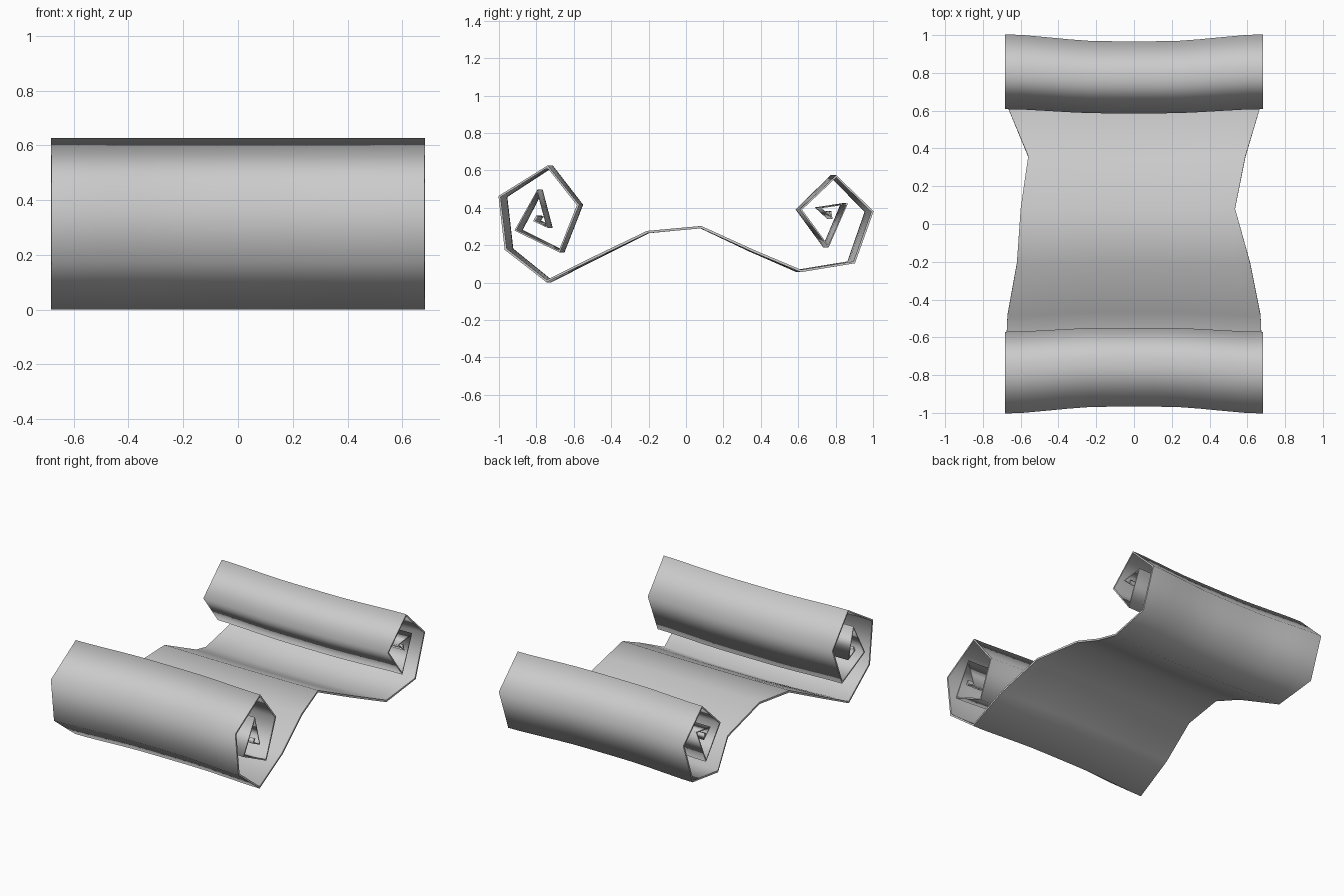
import bpy, bmesh

if "Cube" in bpy.data.objects:
    bpy.data.objects.remove(bpy.data.objects["Cube"])

# Sheet profile, front roll centre to back roll centre: (y, z)
front_roll = [(-.79, .355), (-.805, .33), (-.738, .297), (-.79, .49), (-.905, .28),
              (-.672, .166), (-.573, .415), (-.735, .62), (-.99, .46), (-.957, .178), (-.74, .008)]
back_roll = [(.61, .062), (.893, .108), (.99, .38), (.797, .568), (.61, .39),
             (.756, .193), (.855, .42), (.715, .40), (.775, .345), (.765, .38)]
# Ragged middle of the sheet: (y, z, left x, right x)
middle = [(-.48, .137, -.67, .67), (-.205, .27, -.62, .615), (.08, .296, -.60, .535), (.355, .17, -.56, .59)]

rows = [(y, z, -.682, .682) for y, z in front_roll]
rows += middle
rows += [(y, z, -.667 if i == 0 else -.682, .667 if i == 0 else .682)
         for i, (y, z) in enumerate(back_roll)]

# Across the sheet: (width fraction, lengthwise pinch)
columns = [(0, 1.0), (.06, .998), (.15, .987), (.25, .974), (.33, .966), (.42, .964)]
columns += [(1 - u, s) for u, s in reversed(columns)]

bm = bmesh.new()
grid = []
for y, z, xl, xr in rows:
    grid.append([bm.verts.new((xl + (xr - xl) * u, y * s * 1.007, z)) for u, s in columns])
for a, b in zip(grid, grid[1:]):
    for i in range(len(columns) - 1):
        bm.faces.new((a[i], a[i + 1], b[i + 1], b[i]))
mesh = bpy.data.meshes.new("scroll_sheet")
bm.to_mesh(mesh)
bm.free()
sheet = bpy.data.objects.new("scroll_sheet", mesh)
bpy.context.collection.objects.link(sheet)
bpy.context.view_layer.objects.active = sheet
sheet.select_set(True)

# Paper thickness
mod = sheet.modifiers.new("thickness", 'SOLIDIFY')
mod.thickness = .013
mod.offset = 0
bpy.ops.object.modifier_apply(modifier=mod.name)

# Smooth paper with crisp side edges
bm = bmesh.new()
bm.from_mesh(mesh)
bm.normal_update()
for f in bm.faces:
    f.smooth = True
for f in bm.faces:
    if abs(f.normal.x) > .6:
        f.smooth = False
        for e in f.edges:
            e.smooth = False
bm.to_mesh(mesh)
bm.free()
